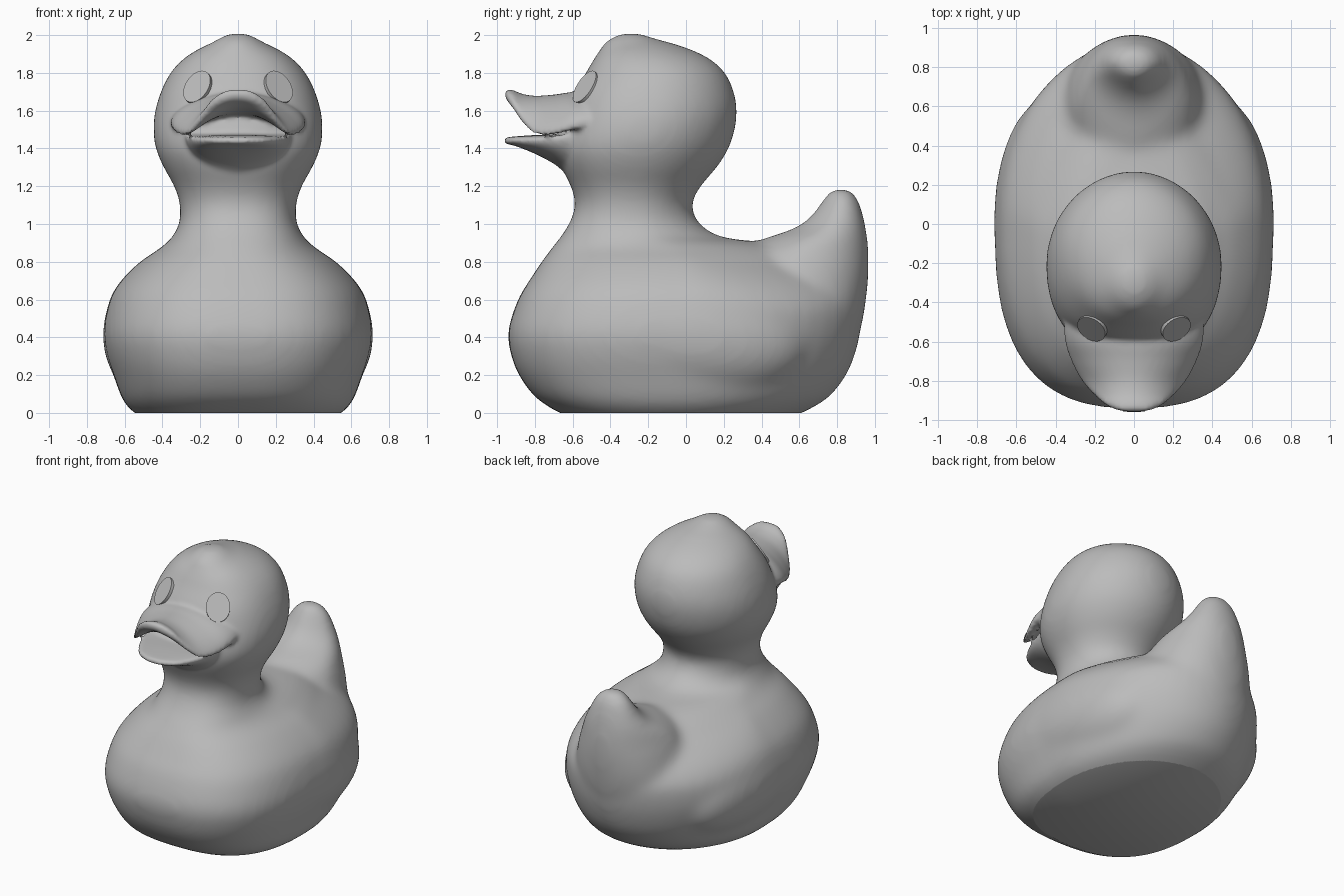
import bpy, bmesh, math
from mathutils import Matrix, Vector
from mathutils.bvhtree import BVHTree

cube = bpy.data.objects.get("Cube")
if cube:
    bpy.data.objects.remove(cube, do_unlink=True)

grey = bpy.data.materials.new("plain grey")
grey.use_nodes = True
grey.diffuse_color = (0.5, 0.5, 0.5, 1)
grey.node_tree.nodes["Principled BSDF"].inputs["Base Color"].default_value = (0.5, 0.5, 0.5, 1)


def spline(stations, steps=5):
    """Catmull-Rom points through a list of tuples."""
    out = []
    last = len(stations) - 1
    for i in range(last):
        quad = [stations[max(0, min(last, i + k))] for k in (-1, 0, 1, 2)]
        for s in range(steps):
            t = s / steps
            out.append([b + 0.5 * t * (c - a + t * (2*a - 5*b + 4*c - d + t * (3*(b - c) + d - a)))
                        for a, b, c, d in zip(*quad)])
    return out + [list(stations[last])]


def loft(stations, section):
    """Closed skin over the sections made from each station."""
    bm = bmesh.new()
    rings = [[bm.verts.new(p) for p in section(*s)] for s in spline(stations)]
    n = len(rings[0])
    for a, b in zip(rings, rings[1:]):
        for i in range(n):
            j = (i + 1) % n
            bm.faces.new((a[i], a[j], b[j], b[i]))
    bm.faces.new(rings[0])
    bm.faces.new(rings[-1])
    bmesh.ops.recalc_face_normals(bm, faces=bm.faces)
    return to_mesh(bm)


def to_mesh(bm):
    mesh = bpy.data.meshes.new("part")
    bm.to_mesh(mesh)
    bm.free()
    return mesh


def ellipsoid(centre, radii, pitch=0):
    bm = bmesh.new()
    matrix = (Matrix.Translation(centre) @ Matrix.Rotation(math.radians(pitch), 4, 'X')
              @ Matrix.Diagonal((*radii, 1)))
    bmesh.ops.create_icosphere(bm, subdivisions=4, radius=1, matrix=matrix)
    return to_mesh(bm)


def blend(name, parts, voxel, rounds):
    """Fuse overlapping parts into one softened surface."""
    bm = bmesh.new()
    for part in parts:
        bm.from_mesh(part)
    obj = bpy.data.objects.new(name, to_mesh(bm))
    bpy.context.collection.objects.link(obj)
    remesh = obj.modifiers.new("fuse", 'REMESH')
    remesh.mode = 'VOXEL'
    remesh.voxel_size = voxel
    smooth = obj.modifiers.new("soften", 'SMOOTH')
    smooth.factor = 0.5
    smooth.iterations = rounds
    graph = bpy.context.evaluated_depsgraph_get()
    mesh = bpy.data.meshes.new_from_object(obj.evaluated_get(graph))
    obj.modifiers.clear()
    obj.data = mesh
    return obj


def level_ring(z, front, back, half, front_power, rear_power):
    """Horizontal oval; a low power makes an end pointed, a high one blunt."""
    mid, reach = (front + back) / 2, (back - front) / 2
    pts = []
    for i in range(48):
        c, s = math.cos(math.tau * i / 48), math.sin(math.tau * i / 48)
        e = 2 / (front_power if s < 0 else rear_power)
        pts.append((half * math.copysign(abs(c) ** e, c),
                    mid + reach * math.copysign(abs(s) ** e, s), z))
    return pts


def trunk_ring(z, *shape):
    """Blunt breast, and a back that narrows to a ridge above the wings."""
    ridge = max(0, 1 - abs(z - 0.8) / 0.25)
    breast = max(0, min(1, (1 - z) / 0.3))
    return level_ring(z, *shape, 2.3 + 0.35 * breast, 1.95 - 0.6 * ridge)


def tail_ring(*shape):
    return level_ring(*shape, 1.5, 2.1)


def bill_ring(y, half, z, drop, up, down, power):
    """Arched band across the bill."""
    top, low = [], []
    for i in range(25):
        u = -math.cos(math.pi * i / 24)
        swell = (max(0, 1 - abs(u) ** power)) ** 0.5
        mid = z - drop * u * u
        top.append((half * u, y, mid + up * swell + 0.003))
        low.append((half * u, y, mid - down * swell - 0.003))
    return top + low[::-1]


# Trunk, neck and head: height, front, back, half width
trunk = loft([
    (-0.07, -0.5, 0.45, 0.43), (0, -0.67, 0.615, 0.55), (0.05, -0.755, 0.71, 0.6),
    (0.1, -0.815, 0.775, 0.625), (0.2, -0.885, 0.85, 0.66), (0.3, -0.925, 0.893, 0.694),
    (0.43, -0.943, 0.925, 0.714), (0.6, -0.89, 0.935, 0.68),
    (0.7, -0.83, 0.89, 0.62), (0.8, -0.765, 0.77, 0.52), (0.86, -0.72, 0.62, 0.43),
    (0.9, -0.69, 0.44, 0.38), (0.93, -0.665, 0.2, 0.35), (1.0, -0.62, 0.075, 0.312),
    (1.1, -0.585, 0.03, 0.308), (1.2, -0.61, 0.08, 0.338), (1.3, -0.66, 0.165, 0.395),
    (1.4, -0.69, 0.228, 0.437), (1.5, -0.67, 0.26, 0.45), (1.6, -0.635, 0.272, 0.44),
    (1.7, -0.595, 0.255, 0.41), (1.8, -0.53, 0.21, 0.36), (1.88, -0.485, 0.12, 0.285),
    (1.94, -0.425, -0.015, 0.185), (1.985, -0.34, -0.17, 0.07)], trunk_ring)

# Upturned tail
tail = loft([
    (0.25, 0.35, 0.84, 0.26), (0.45, 0.3, 0.925, 0.33), (0.6, 0.22, 0.955, 0.37),
    (0.75, 0.2, 0.967, 0.345), (0.85, 0.25, 0.967, 0.305), (0.92, 0.4, 0.962, 0.265),
    (0.97, 0.55, 0.955, 0.225), (1.02, 0.635, 0.945, 0.19), (1.09, 0.695, 0.928, 0.15),
    (1.145, 0.73, 0.905, 0.115), (1.192, 0.77, 0.865, 0.055)], tail_ring)

# Folded wings and the tuft on the crown
wings = [ellipsoid((side * 0.43, 0.01, 0.41), (0.287, 0.64, 0.34), -6) for side in (-1, 1)]
tuft = ellipsoid((0, -0.29, 1.89), (0.16, 0.175, 0.125))

# Open bill: y, half width, height, arch drop, thickness up and down, edge power
upper_bill = loft([
    (-0.4, 0.345, 1.6, 0.05, 0.07, 0.06, 6), (-0.5, 0.356, 1.615, 0.075, 0.068, 0.062, 6),
    (-0.6, 0.352, 1.635, 0.115, 0.06, 0.058, 6), (-0.7, 0.32, 1.634, 0.145, 0.048, 0.05, 6),
    (-0.8, 0.267, 1.635, 0.15, 0.041, 0.038, 5), (-0.87, 0.21, 1.65, 0.1, 0.037, 0.034, 4),
    (-0.91, 0.165, 1.67, 0.055, 0.034, 0.034, 4), (-0.94, 0.115, 1.683, 0.025, 0.028, 0.028, 4),
    (-0.958, 0.05, 1.69, 0.01, 0.016, 0.016, 4)], bill_ring)
lower_bill = loft([
    (-0.4, 0.32, 1.475, -0.02, 0.01, 0.24, 1.6), (-0.6, 0.285, 1.465, -0.01, 0.01, 0.21, 1.6),
    (-0.7, 0.262, 1.457, 0, 0.014, 0.135, 1.7), (-0.8, 0.225, 1.45, 0, 0.018, 0.075, 2),
    (-0.9, 0.16, 1.445, 0, 0.016, 0.03, 3), (-0.94, 0.105, 1.443, 0, 0.014, 0.019, 3),
    (-0.96, 0.05, 1.443, 0, 0.01, 0.012, 3)], bill_ring)

core = blend("core", [trunk, tail, tuft, *wings], 0.026, 18)
body = blend("body", [core.data, upper_bill, lower_bill], 0.0135, 5)
bpy.data.objects.remove(core, do_unlink=True)

# Flat base
bm = bmesh.new()
bm.from_mesh(body.data)
bmesh.ops.bisect_plane(bm, geom=bm.verts[:] + bm.edges[:] + bm.faces[:],
                       plane_co=(0, 0, 0), plane_no=(0, 0, 1), clear_inner=True)
bmesh.ops.holes_fill(bm, edges=[e for e in bm.edges if e.is_boundary], sides=0)
bmesh.ops.recalc_face_normals(bm, faces=bm.faces)
surface = BVHTree.FromBMesh(bm)
bm.to_mesh(body.data)
bm.free()

# Oval eyes set flush on the face
eyes = []
for side, name in ((1, "left_eye"), (-1, "right_eye")):
    facing = Vector((side * 0.5, -0.75, 0.56)).normalized()
    aim = Vector((side * 0.22, -0.54, 1.73))
    hit = surface.ray_cast(aim + facing * 0.4, -facing)[0] or aim
    bpy.ops.mesh.primitive_cylinder_add(vertices=40, radius=1, depth=2)
    eye = bpy.context.object
    eye.name = name
    eye.data.transform(Matrix.Translation(hit) @ facing.to_track_quat('Z', 'Y').to_matrix().to_4x4()
                       @ Matrix.Diagonal((0.079, 0.098, 0.01, 1)))
    eyes.append(eye)

# Finish and shading
bpy.ops.object.select_all(action='DESELECT')
for obj in [body, *eyes]:
    obj.data.materials.clear()
    obj.data.materials.append(grey)
    obj.select_set(True)
bpy.context.view_layer.objects.active = body
bpy.ops.object.shade_smooth_by_angle(angle=math.radians(45))
